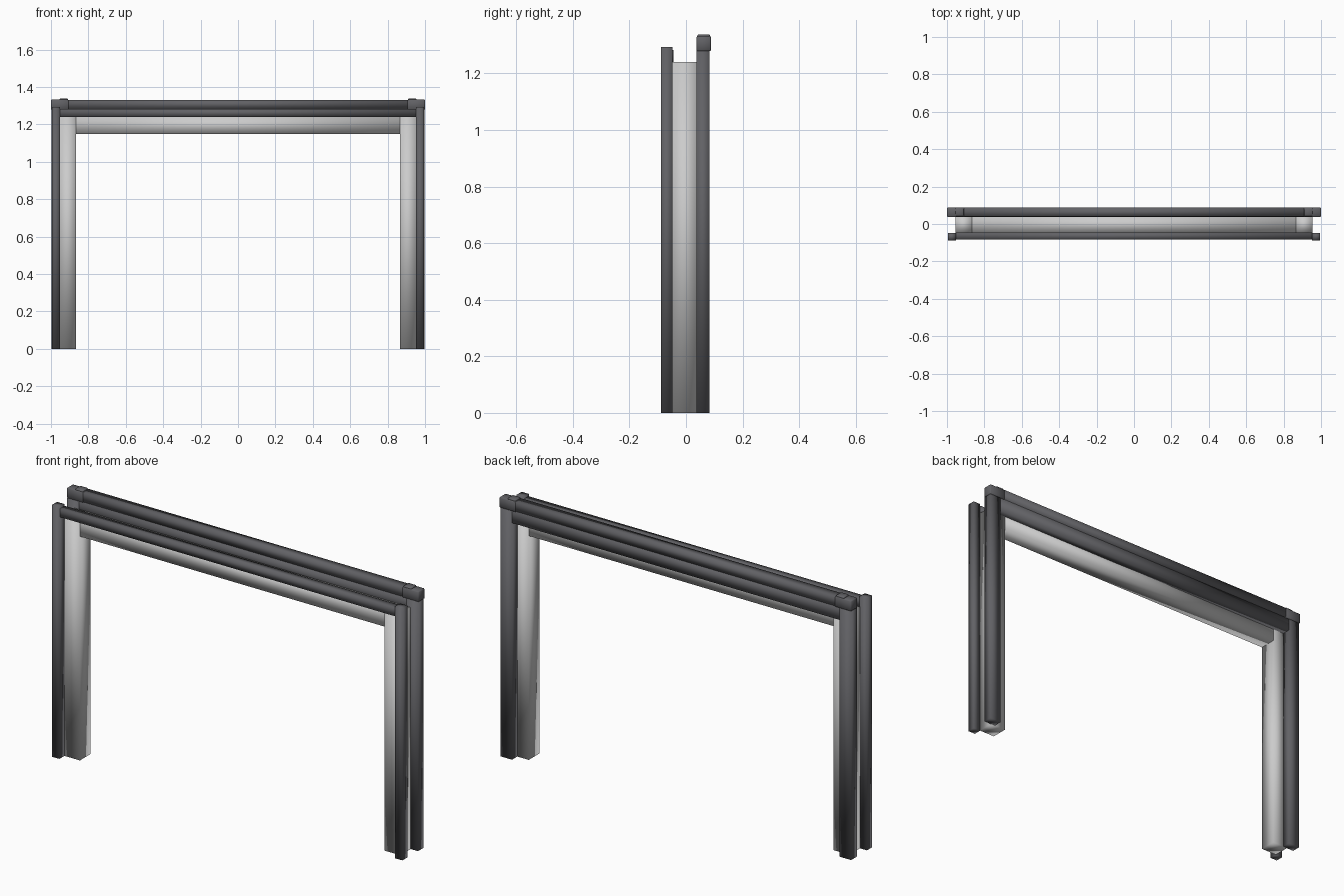
import bpy
from mathutils import Vector

if "Cube" in bpy.data.objects:
    bpy.data.objects.remove(bpy.data.objects["Cube"])

dark = bpy.data.materials.new("dark_trim")
dark.diffuse_color = (0.12, 0.12, 0.13, 1)
dark.use_nodes = True
dark.node_tree.nodes["Principled BSDF"].inputs["Base Color"].default_value = dark.diffuse_color


def box(name, x, y, z, mat=None, bevel=0.0):
    """Smooth-shaded block spanning the given (min, max) ranges."""
    lo, hi = Vector((x[0], y[0], z[0])), Vector((x[1], y[1], z[1]))
    bpy.ops.mesh.primitive_cube_add(size=1, location=(lo + hi) / 2)
    ob = bpy.context.object
    ob.name = name
    ob.scale = hi - lo
    bpy.ops.object.transform_apply(location=False, rotation=False, scale=True)
    bpy.ops.object.shade_smooth()
    if mat:
        ob.data.materials.append(mat)
    if bevel:
        b = ob.modifiers.new("soft_edges", 'BEVEL')
        b.width, b.segments = bevel, 1
    return ob


def pair(name, x, y, z, mat=None, bevel=0.0):
    """Same block on the left and right side."""
    box("right_" + name, x, y, z, mat, bevel)
    box("left_" + name, (-x[1], -x[0]), y, z, mat, bevel)


# Inner grey frame
pair("jamb", (0.865, 0.955), (-0.047, 0.04), (0, 1.24))
box("inner_lintel", (-0.865, 0.865), (-0.047, 0.04), (1.15, 1.24))

# Front trim: the posts rise past the rail
pair("front_post", (0.953, 0.995), (-0.088, -0.047), (0, 1.293), dark)
box("front_rail", (-0.953, 0.953), (-0.084, -0.045), (1.24, 1.283), dark)

# Back trim: wider posts and header
pair("back_post", (0.93, 0.996), (0.037, 0.083), (0, 1.28), dark)
box("back_header", (-0.93, 0.93), (0.038, 0.082), (1.215, 1.28), dark)

# Top cap with thicker end blocks and small raised pads
box("cap_rail", (-0.91, 0.91), (0.039, 0.087), (1.283, 1.331), dark)
pair("cap_end", (0.905, 1.0), (0.037, 0.088), (1.278, 1.332), dark, 0.004)
pair("cap_pad", (0.91, 0.955), (0.041, 0.084), (1.328, 1.338), dark, 0.003)
